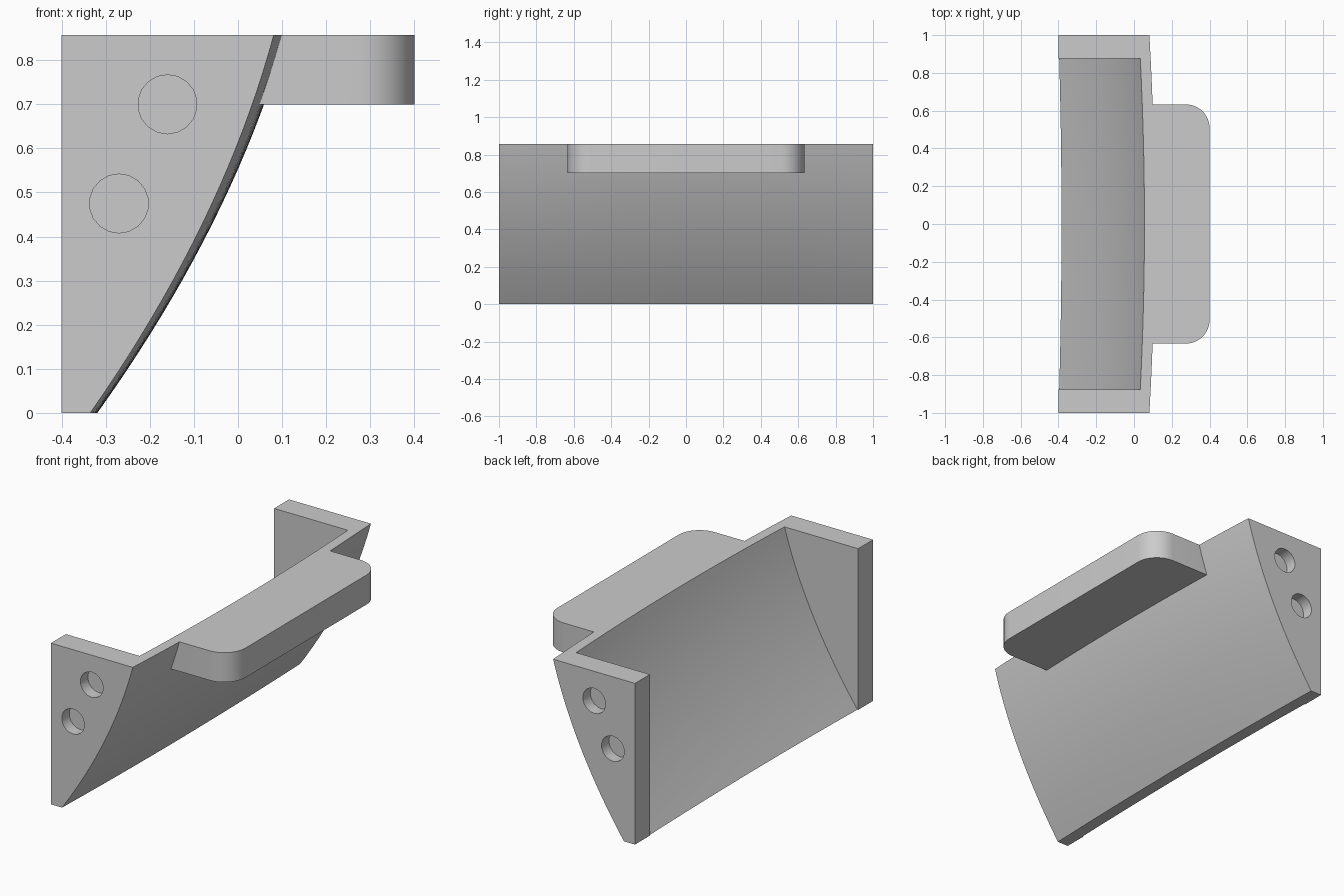
import bpy, bmesh, math

if "Cube" in bpy.data.objects:
    bpy.data.objects.remove(bpy.data.objects["Cube"])

TOP, BACK, WALL_IN, SKIN = 0.857, -0.4, 0.875, 0.053
TAB_Z, TAB_Y, TAB_X, TAB_R = 0.70, 0.633, 0.4, 0.125

grey = bpy.data.materials.new("plain grey")
grey.use_nodes = True
grey.diffuse_color = (0.6, 0.6, 0.6, 1)
grey.node_tree.nodes["Principled BSDF"].inputs["Base Color"].default_value = (0.6, 0.6, 0.6, 1)


def outer(y, z):
    """Curved front of the panel: bowed along its height and its length."""
    bulge = 0.016 + 0.013 * z / TOP
    return -0.335 + 0.70 * z - 0.25 * z * z + bulge * (1 - y * y)


def inner(y, z):
    slope = 0.70 - 0.5 * z
    return max(BACK + 0.001, outer(y, z) - SKIN * math.hypot(1, slope))


def span(a, b, n):
    return [a + (b - a) * i / n for i in range(n + 1)]


def loft(name, section, heights):
    """Skin a closed section, given as a function of height, and cap it."""
    bm = bmesh.new()
    rows = [[bm.verts.new((x, y, z)) for x, y in section(z)] for z in heights]
    for low, high in zip(rows, rows[1:]):
        for i in range(len(low)):
            j = (i + 1) % len(low)
            bm.faces.new((low[i], low[j], high[j], high[i]))
    bm.faces.new(rows[0][::-1])
    bm.faces.new(rows[-1])
    bmesh.ops.recalc_face_normals(bm, faces=bm.faces)
    mesh = bpy.data.meshes.new(name)
    bm.to_mesh(mesh)
    bm.free()
    mesh.materials.append(grey)
    obj = bpy.data.objects.new(name, mesh)
    bpy.context.collection.objects.link(obj)
    return obj


def combine(target, other, operation):
    mod = target.modifiers.new(operation.lower(), "BOOLEAN")
    mod.object, mod.operation, mod.solver = other, operation, "EXACT"
    bpy.context.view_layer.objects.active = target
    bpy.ops.object.modifier_apply(modifier=mod.name)
    bpy.data.objects.remove(other)


# Curved panel with a solid wall at each end
def body_section(z):
    front = [(outer(y, z), y) for y in span(-1, 1, 24)]
    hollow = [(inner(y, z), y) for y in span(WALL_IN, -WALL_IN, 24)]
    return (front + [(BACK, 1), (BACK, WALL_IN)] + hollow
            + [(BACK, -WALL_IN), (BACK, -1)])


# Grip tab with rounded front corners, rooted inside the panel
def tab_section(z):
    points = []
    for side, angles in ((-1, span(-90, 0, 10)), (1, span(0, 90, 10))):
        for a in map(math.radians, angles):
            points.append((TAB_X - TAB_R + TAB_R * math.cos(a),
                           side * (TAB_Y - TAB_R) + TAB_R * math.sin(a)))
    root = [(outer(y, z) - 0.02, y) for y in span(TAB_Y, -TAB_Y, 12)]
    return points + root


body = loft("bracket_body", body_section, span(0, TOP, 20))
tab = loft("grip_tab", tab_section, [TAB_Z, TOP])
combine(body, tab, "UNION")

# Two blind screw holes in each end wall
for side in (-1, 1):
    for x, z in ((-0.16, 0.70), (-0.27, 0.475)):
        bpy.ops.mesh.primitive_cylinder_add(
            vertices=18, radius=0.067, depth=0.125,
            location=(x, side, z), rotation=(math.pi / 2, 0, 0))
        cutter = bpy.context.object
        cutter.name = "hole_cutter"
        cutter.data.materials.append(grey)
        combine(body, cutter, "DIFFERENCE")

# Smooth the curves and keep the corners crisp
bpy.ops.object.select_all(action="DESELECT")
body.select_set(True)
bpy.context.view_layer.objects.active = body
bpy.ops.object.shade_smooth_by_angle(angle=math.radians(30))
